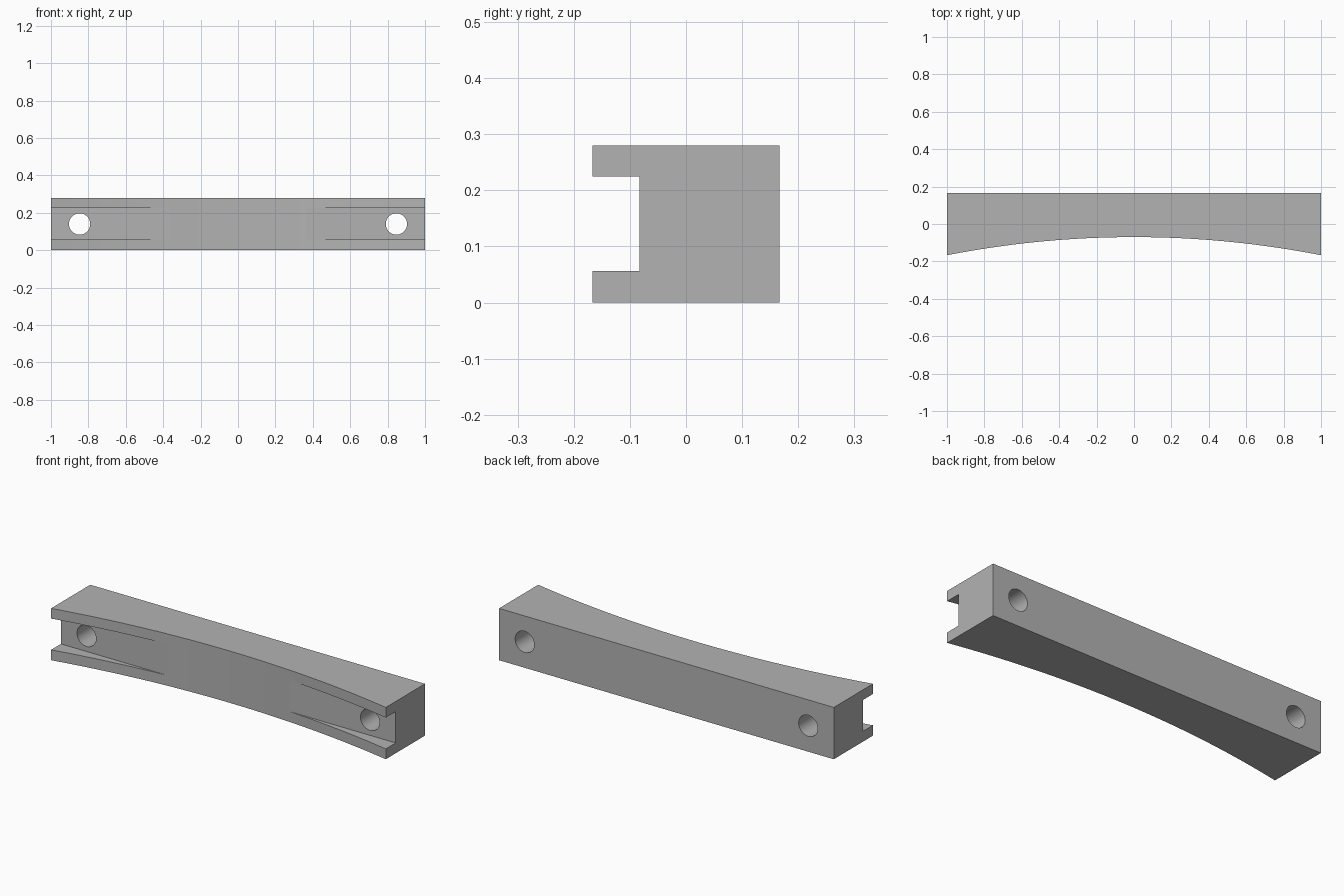
import bpy
import bmesh
import math

cube = bpy.data.objects.get("Cube")
if cube:
    bpy.data.objects.remove(cube, do_unlink=True)

HEIGHT, BACK, FRONT, MIDDLE = 0.28, 0.167, -0.167, -0.07
SLOT_FLOOR, SLOT_LOW, SLOT_HIGH = -0.083, 0.056, 0.225
HOLE_X, HOLE_RADIUS = 0.847, 0.057

grey = bpy.data.materials.new("plain grey")
grey.use_nodes = True
colour = (0.45, 0.45, 0.45, 1)
grey.diffuse_color = colour
grey.node_tree.nodes["Principled BSDF"].inputs["Base Color"].default_value = colour


def prism(name, outline, direction):
    """Close an outline and extrude it along a direction."""
    bm = bmesh.new()
    face = bm.faces.new([bm.verts.new(p) for p in outline])
    top = bmesh.ops.extrude_face_region(bm, geom=[face])["geom"]
    bmesh.ops.translate(bm, vec=direction,
                        verts=[g for g in top if isinstance(g, bmesh.types.BMVert)])
    bmesh.ops.recalc_face_normals(bm, faces=bm.faces)
    mesh = bpy.data.meshes.new(name)
    bm.to_mesh(mesh)
    bm.free()
    mesh.materials.append(grey)
    obj = bpy.data.objects.new(name, mesh)
    bpy.context.collection.objects.link(obj)
    return obj


# Bar with a shallow concave front
sag = MIDDLE - FRONT
radius = (1 + sag * sag) / (2 * sag)
half_angle = math.asin(1 / radius)
steps = 48
outline = [(1, BACK, 0), (-1, BACK, 0)]
for i in range(steps + 1):
    a = half_angle * (2 * i / steps - 1)
    outline.append((radius * math.sin(a), MIDDLE - radius * (1 - math.cos(a)), 0))
bar = prism("curved_bar", outline, (0, 0, HEIGHT))

# Flat-bottomed slot, running out where the front curve rises past its floor
slot = prism("slot_cutter",
             [(-1.1, y, z) for y, z in ((-0.3, SLOT_LOW), (SLOT_FLOOR, SLOT_LOW),
                                        (SLOT_FLOOR, SLOT_HIGH), (-0.3, SLOT_HIGH))],
             (2.2, 0, 0))
cutters = [slot]

# Round through-holes near both ends
for side, label in ((1, "left"), (-1, "right")):
    ring = [(side * HOLE_X + HOLE_RADIUS * math.cos(math.tau * i / 48), -0.4,
             HEIGHT / 2 + HOLE_RADIUS * math.sin(math.tau * i / 48)) for i in range(48)]
    cutters.append(prism(label + "_hole_cutter", ring, (0, 0.8, 0)))

bpy.context.view_layer.objects.active = bar
for cutter in cutters:
    cutter.hide_render = True
    cut = bar.modifiers.new(cutter.name, "BOOLEAN")
    cut.operation = "DIFFERENCE"
    cut.solver = "EXACT"
    cut.object = cutter
    bpy.ops.object.modifier_apply(modifier=cut.name)
    bpy.data.objects.remove(cutter, do_unlink=True)

# Smooth hole walls and front curve, sharp edges elsewhere
bpy.ops.object.select_all(action="DESELECT")
bar.select_set(True)
bpy.ops.object.shade_smooth_by_angle(angle=math.radians(20))
# Keep the shallow slot run-outs crisp
flat = [p for p in bar.data.polygons if abs(p.normal.y) > 0.9999 or abs(p.normal.z) > 0.99]
for p in flat:
    p.use_smooth = False
